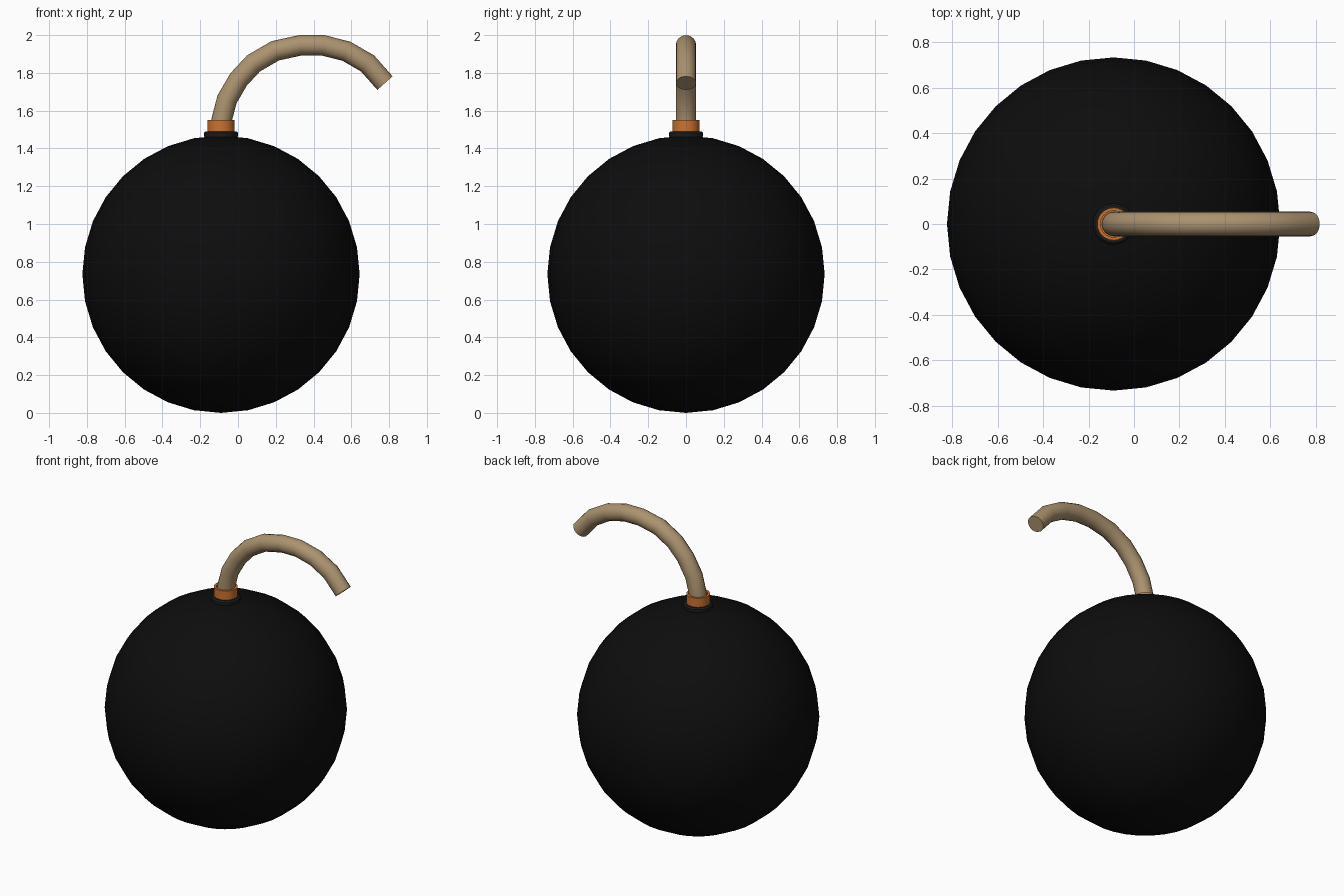
import bpy, bmesh
from math import sin, cos, pi, radians
from mathutils import Vector

if "Cube" in bpy.data.objects:
    bpy.data.objects.remove(bpy.data.objects["Cube"])

CX = -0.09  # axis of the ball and collar


def material(name, rgb):
    m = bpy.data.materials.new(name)
    m.diffuse_color = (*rgb, 1)
    m.use_nodes = True
    m.node_tree.nodes["Principled BSDF"].inputs["Base Color"].default_value = m.diffuse_color
    return m


def finish(name, bm, mat):
    bmesh.ops.recalc_face_normals(bm, faces=bm.faces[:])
    me = bpy.data.meshes.new(name)
    bm.to_mesh(me)
    bm.free()
    ob = bpy.data.objects.new(name, me)
    bpy.context.collection.objects.link(ob)
    me.materials.append(mat)
    bpy.ops.object.select_all(action='DESELECT')
    ob.select_set(True)
    bpy.context.view_layer.objects.active = ob
    bpy.ops.object.shade_smooth_by_angle(angle=radians(35))
    return ob


def skin(bm, rings, caps=True):
    n = len(rings[0])
    for a, b in zip(rings, rings[1:]):
        for i in range(n):
            j = (i + 1) % n
            bm.faces.new((a[i], a[j], b[j], b[i]))
    if caps:
        bm.faces.new(rings[0])
        bm.faces.new(rings[-1])


def lathe(name, profile, mat, n=24):
    bm = bmesh.new()
    rings = [[bm.verts.new((CX + r * cos(2 * pi * i / n), r * sin(2 * pi * i / n), z))
              for i in range(n)] for r, z in profile]
    skin(bm, rings)
    return finish(name, bm, mat)


black = material("black_iron", (0.004, 0.004, 0.004))
dark = material("dark_metal", (0.012, 0.013, 0.012))
copper = material("copper", (0.6, 0.17, 0.03))
cord = material("cord", (0.41, 0.29, 0.16))

# Round body
bm = bmesh.new()
bmesh.ops.create_uvsphere(bm, u_segments=32, v_segments=16, radius=0.734)
bmesh.ops.translate(bm, verts=bm.verts[:], vec=(CX, 0, 0.734))
finish("body", bm, black)

# Dark flange and copper collar
lathe("flange", [(0.08, 1.44), (0.09, 1.468), (0.09, 1.482), (0.082, 1.49)], dark)
lathe("collar", [(0.072, 1.47), (0.072, 1.55), (0.058, 1.55), (0.058, 1.535)], copper)

# Fuse: round section swept along a bent path with mitred joints
path = [(-0.09, 1.48), (-0.087, 1.55), (-0.058, 1.66), (0.003, 1.765), (0.082, 1.85),
        (0.197, 1.917), (0.33, 1.946), (0.45, 1.946), (0.573, 1.915),
        (0.686, 1.85), (0.778, 1.746)]
pts = [Vector((x, 0, z)) for x, z in path]
R, N = 0.054, 16
side = Vector((0, 1, 0))
bm = bmesh.new()
rings = []
for k, p in enumerate(pts):
    d_in = (p - pts[max(k - 1, 0)]).normalized()
    d_out = (pts[min(k + 1, len(pts) - 1)] - p).normalized()
    t = (d_in + d_out).normalized()
    up = t.cross(side)
    stretch = 1 / t.dot(d_out if k == 0 else d_in)
    rings.append([bm.verts.new(p + side * R * cos(2 * pi * i / N)
                               + up * R * stretch * sin(2 * pi * i / N))
                  for i in range(N)])
skin(bm, rings)
finish("fuse", bm, cord)
